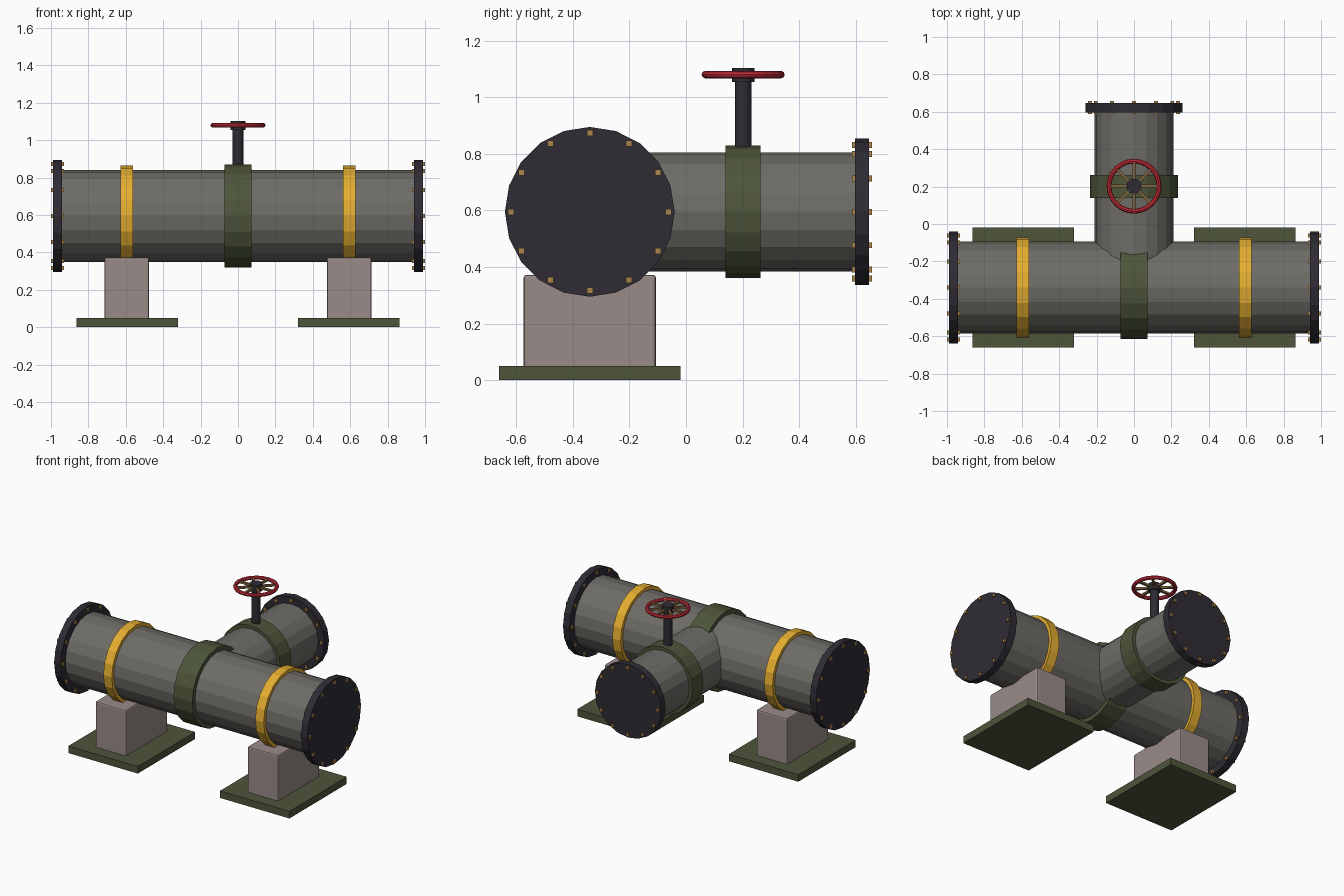
import bpy, bmesh, math
from mathutils import Matrix, Vector

if "Cube" in bpy.data.objects:
    bpy.data.objects.remove(bpy.data.objects["Cube"])

SIDES = 20
PY, PZ = -0.34, 0.595      # main pipe axis
WY, WZ = 0.202, 1.08       # hand wheel centre


def mat(name, rgb):
    m = bpy.data.materials.new(name)
    m.diffuse_color = (*rgb, 1)
    m.use_nodes = True
    m.node_tree.nodes["Principled BSDF"].inputs["Base Color"].default_value = m.diffuse_color
    return m


STEEL = mat("pipe_grey", (0.155, 0.15, 0.135))
DARK = mat("dark_metal", (0.028, 0.025, 0.034))
GREEN = mat("olive_green", (0.075, 0.09, 0.042))
YELLOW = mat("yellow_paint", (0.78, 0.42, 0.03))
BRASS = mat("brass", (0.42, 0.24, 0.07))
RED = mat("red_paint", (0.55, 0.025, 0.04))
STONE = mat("pedestal_stone", (0.32, 0.26, 0.25))
BROWN = mat("spoke_brown", (0.22, 0.13, 0.05))

ROT = {'X': Matrix.Rotation(math.pi / 2, 4, 'Y'),
       'Y': Matrix.Rotation(-math.pi / 2, 4, 'X'),
       'Z': Matrix.Identity(4)}


def finish(name, bm, material, bevel=0):
    me = bpy.data.meshes.new(name)
    bm.to_mesh(me)
    bm.free()
    me.materials.append(material)
    ob = bpy.data.objects.new(name, me)
    bpy.context.collection.objects.link(ob)
    if bevel:
        b = ob.modifiers.new("bevel", 'BEVEL')
        b.width, b.segments = bevel, 2
    return ob


def cyl(name, axis, centre, r, length, material, sides=SIDES, bevel=0):
    bm = bmesh.new()
    bmesh.ops.create_cone(bm, cap_ends=True, segments=sides, radius1=r, radius2=r,
                          depth=length, matrix=Matrix.Translation(centre) @ ROT[axis])
    return finish(name, bm, material, bevel)


def add_box(bm, centre, size, rot=Matrix.Identity(4)):
    bmesh.ops.create_cube(bm, size=1, matrix=Matrix.Translation(centre) @ rot
                          @ Matrix.Diagonal((*size, 1)))


def box(name, centre, size, material, bevel=0):
    bm = bmesh.new()
    add_box(bm, centre, size)
    return finish(name, bm, material, bevel)


def flange(name, axis, centre, r, bolt_r):
    # blind flange disc with a ring of twelve square bolts
    cyl(name, axis, centre, r, 0.05, DARK)
    bm = bmesh.new()
    for i in range(12):
        a = i * math.pi / 6
        u, v = bolt_r * math.cos(a), bolt_r * math.sin(a)
        off = (0, u, v) if axis == 'X' else (u, 0, v)
        size = (0.07, 0.021, 0.021) if axis == 'X' else (0.021, 0.07, 0.021)
        add_box(bm, Vector(centre) + Vector(off), size)
    finish(name + "_bolts", bm, BRASS)


# main pipe and centre collar
cyl("main_pipe", 'X', (0, PY, PZ), 0.246, 1.92, STEEL)
cyl("main_collar", 'X', (0, PY, PZ), 0.276, 0.147, GREEN)

# flange, yellow band, pedestal and base plate on both sides
for side, s in (("left", -1), ("right", 1)):
    flange(side + "_flange", 'X', (s * 0.965, PY, PZ), 0.30, 0.278)
    cyl(side + "_band", 'X', (s * 0.594, PY, PZ), 0.269, 0.066, YELLOW)
    box(side + "_pedestal", (s * 0.595, PY, 0.19), (0.24, 0.467, 0.365), STONE, 0.01)
    box(side + "_base_plate", (s * 0.593, PY, 0.025), (0.543, 0.64, 0.05), GREEN)

# branch pipe
cyl("branch_pipe", 'Y', (0, 0.14, PZ), 0.21, 0.96, STEEL)
cyl("branch_collar", 'Y', (0, 0.201, PZ), 0.234, 0.123, GREEN)
flange("branch_flange", 'Y', (0, 0.622, PZ), 0.259, 0.236)

# valve stem and hub
cyl("valve_stem", 'Z', (0, WY, 0.93), 0.029, 0.30, DARK, 12)
cyl("wheel_hub", 'Z', (0, WY, 1.079), 0.04, 0.05, DARK, 12)

# hand wheel rim
bpy.ops.mesh.primitive_torus_add(location=(0, WY, WZ), major_radius=0.134, minor_radius=0.013,
                                 major_segments=24, minor_segments=8)
rim = bpy.context.object
rim.name = "wheel_rim"
rim.data.materials.append(RED)

# wheel spokes
bm = bmesh.new()
for i in range(4):
    add_box(bm, (0, WY, WZ), (0.264, 0.016, 0.014), Matrix.Rotation(i * math.pi / 4, 4, 'Z'))
finish("wheel_spokes", bm, BROWN)
